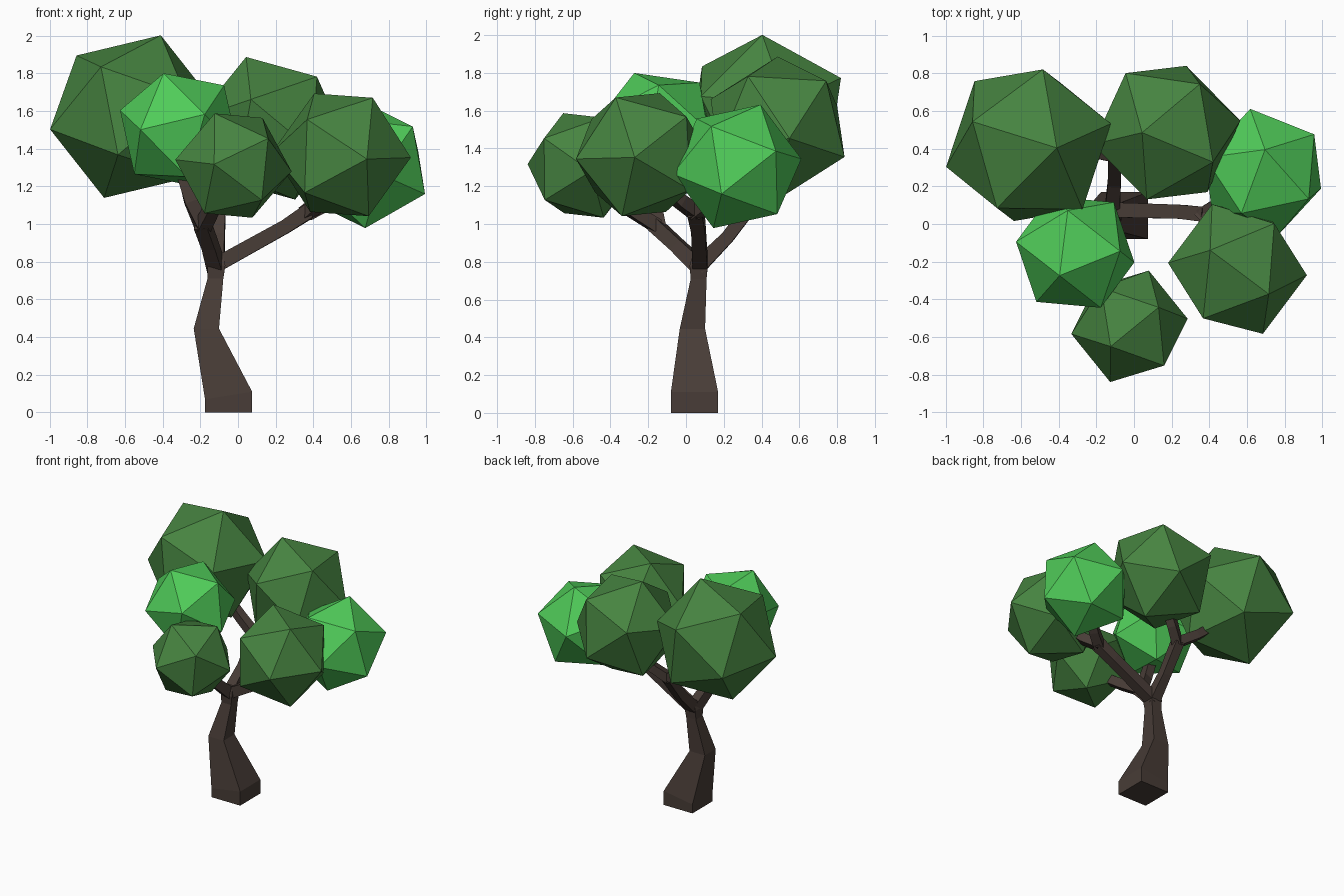
import bpy, bmesh
from mathutils import Vector, Matrix

if "Cube" in bpy.data.objects:
    bpy.data.objects.remove(bpy.data.objects["Cube"])


def material(name, rgb):
    m = bpy.data.materials.new(name)
    m.diffuse_color = (*rgb, 1.0)
    m.use_nodes = True
    m.node_tree.nodes["Principled BSDF"].inputs["Base Color"].default_value = m.diffuse_color
    return m


BARK = material("dark_bark", (0.065, 0.046, 0.038))
DARK = material("deep_green", (0.062, 0.23, 0.052))
BRIGHT = material("bright_green", (0.08, 0.60, 0.10))


def finish(name, bm, mat):
    bmesh.ops.recalc_face_normals(bm, faces=bm.faces)
    mesh = bpy.data.meshes.new(name)
    bm.to_mesh(mesh)
    bm.free()
    mesh.materials.append(mat)
    ob = bpy.data.objects.new(name, mesh)
    bpy.context.collection.objects.link(ob)
    return ob


def loft(name, rings, mat):
    """Skin a run of four-cornered rings and cap both ends."""
    bm = bmesh.new()
    vs = [[bm.verts.new(p) for p in ring] for ring in rings]
    for a, b in zip(vs, vs[1:]):
        for i in range(4):
            j = (i + 1) % 4
            bm.faces.new((a[i], a[j], b[j], b[i]))
    bm.faces.new(vs[0])
    bm.faces.new(vs[-1])
    return finish(name, bm, mat)


CORNERS = [(-1, -1), (1, -1), (1, 1), (-1, 1)]


def limb(name, path):
    """Square-section branch along points (x, y, z, half width)."""
    pts = [Vector(p[:3]) for p in path]
    rings = []
    for i, p in enumerate(pts):
        t = (pts[min(i + 1, len(pts) - 1)] - pts[max(i - 1, 0)]).normalized()
        s = t.cross(Vector((0, 0, 1))).normalized()
        n = s.cross(t)
        rings.append([p + (s * a + n * b) * path[i][3] for a, b in CORNERS])
    return loft(name, rings, BARK)


def leaf_ball(name, centre, radius, tip, side, mat):
    """Icosahedron turned so that two neighbouring corners point along tip and side."""
    z = Vector(tip).normalized()
    y = z.cross(Vector(side)).normalized()
    x = y.cross(z)
    turn = Matrix((x, y, z)).transposed().to_4x4()
    bm = bmesh.new()
    bmesh.ops.create_icosphere(bm, subdivisions=1, radius=radius,
                               matrix=Matrix.Translation(centre) @ turn)
    return finish(name, bm, mat)


# Trunk: level square rings (x, y, z, half width, tilt along x)
trunk = [(-0.05, 0.045, 0.0, 0.125, 0), (-0.05, 0.045, 0.09, 0.125, 0.16),
         (-0.168, 0.034, 0.445, 0.067, 0), (-0.12, 0.067, 0.71, 0.042, 0),
         (-0.115, 0.067, 0.78, 0.048, 0), (-0.11, 0.067, 0.84, 0.03, 0)]
loft("trunk", [[(x + a * h, y + b * h, z + t * a * h) for a, b in CORNERS]
               for x, y, z, h, t in trunk], BARK)

# Three main branches, each forking towards two leaf balls
limb("right_branch", [(-0.12, 0.075, 0.78, 0.04), (0.25, 0.065, 0.985, 0.037), (0.38, 0.05, 1.07, 0.04)])
limb("right_front_twig", [(0.36, 0.06, 1.055, 0.036), (0.44, -0.03, 1.12, 0.034), (0.52, -0.16, 1.25, 0.03)])
limb("right_back_twig", [(0.36, 0.05, 1.055, 0.036), (0.47, 0.12, 1.11, 0.034), (0.62, 0.24, 1.22, 0.03)])

limb("front_branch", [(-0.115, 0.075, 0.77, 0.042), (-0.15, -0.05, 0.89, 0.037), (-0.19, -0.17, 1.0, 0.038)])
limb("front_left_twig", [(-0.185, -0.15, 0.98, 0.036), (-0.25, -0.17, 1.12, 0.034), (-0.31, -0.16, 1.32, 0.03)])
limb("front_low_twig", [(-0.185, -0.155, 0.99, 0.036), (-0.14, -0.30, 1.08, 0.034), (-0.06, -0.47, 1.2, 0.03)])

limb("back_branch", [(-0.115, 0.06, 0.77, 0.042), (-0.105, 0.22, 0.93, 0.034), (-0.10, 0.37, 1.13, 0.036)])
limb("back_left_twig", [(-0.10, 0.36, 1.12, 0.034), (-0.25, 0.39, 1.22, 0.032), (-0.42, 0.41, 1.36, 0.03)])
limb("back_right_twig", [(-0.10, 0.36, 1.12, 0.034), (-0.01, 0.42, 1.2, 0.032), (0.12, 0.47, 1.36, 0.03)])

# Foliage
leaf_ball("foliage_back_left", (-0.56, 0.418, 1.57), 0.457,
          (0.15, -0.014, 0.43), (-0.30, 0.126, 0.32), DARK)
leaf_ball("foliage_back_right", (0.173, 0.485, 1.508), 0.40,
          (-0.13, 0.0, 0.378), (0.248, -0.157, 0.272), DARK)
leaf_ball("foliage_left", (-0.312, -0.149, 1.50), 0.335,
          (-0.083, -0.125, 0.30), (-0.318, 0.063, 0.09), BRIGHT)
leaf_ball("foliage_front", (-0.024, -0.543, 1.31), 0.313,
          (-0.10, -0.107, 0.277), (0.16, 0.106, 0.246), DARK)
leaf_ball("foliage_front_right", (0.549, -0.239, 1.367), 0.37,
          (-0.145, 0.10, 0.326), (0.175, -0.139, 0.295), DARK)
leaf_ball("foliage_right", (0.685, 0.27, 1.305), 0.35,
          (0.01, 0.124, 0.325), (0.26, 0.20, 0.085), BRIGHT)
